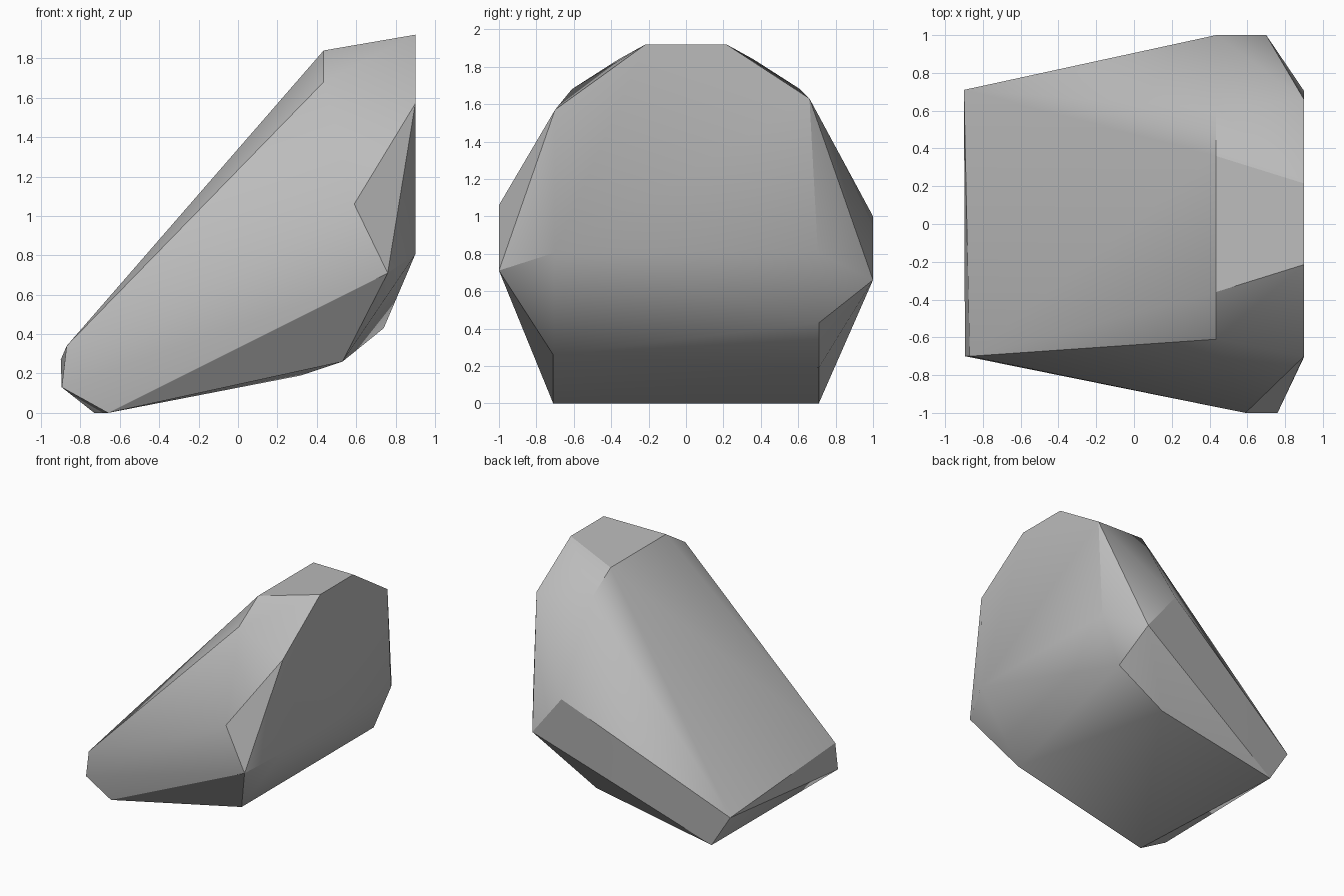
import bpy
import bmesh
import math
from mathutils import Vector

cube = bpy.data.objects.get("Cube")
if cube:
    bpy.data.objects.remove(cube, do_unlink=True)


def make_material(name, colour):
    material = bpy.data.materials.new(name)
    material.use_nodes = True
    material.diffuse_color = colour
    shader = material.node_tree.nodes["Principled BSDF"]
    shader.inputs["Base Color"].default_value = colour
    shader.inputs["Roughness"].default_value = 0.8
    return material


def both_sides(x, y, z):
    """A corner and its partner across the middle of the boulder."""
    return [(x, -y, z), (x, y, z)]


# Corners of the boulder, grouped by region
crown = both_sides(0.9, 0.215, 1.92) + both_sides(0.435, 0.36, 1.84)
shoulders = both_sides(0.435, 0.61, 1.68)
upright_wall = both_sides(0.9, 0.705, 0.805) + [(0.9, -0.7, 1.57), (0.9, 0.66, 1.63)]
front_bulge = [(0.59, -1, 1.06), (0.76, -1, 0.71)]
back_bulge = [(0.435, 1, 1.0), (0.7, 1, 0.66)]
underside = [(0.53, -0.71, 0.26), (0.74, 0.71, 0.43), (0.32, 0.71, 0.19),
             (-0.66, -0.71, 0), (-0.73, 0.71, 0)]
low_tip = [(-0.87, -0.7, 0.34), (-0.895, -0.7, 0.13), (-0.9, 0.71, 0.27)]


def build_boulder(name, corners, material):
    """Wrap the corners in a tight faceted skin and merge its flat areas."""
    bm = bmesh.new()
    for corner in corners:
        bm.verts.new(Vector(corner))
    bmesh.ops.convex_hull(bm, input=bm.verts[:])
    loose = [v for v in bm.verts if not v.link_faces]
    bmesh.ops.delete(bm, geom=loose, context='VERTS')
    bmesh.ops.dissolve_limit(bm, angle_limit=math.radians(1),
                             verts=bm.verts[:], edges=bm.edges[:])
    bmesh.ops.recalc_face_normals(bm, faces=bm.faces[:])

    mesh = bpy.data.meshes.new(name)
    bm.to_mesh(mesh)
    bm.free()
    mesh.materials.append(material)
    boulder = bpy.data.objects.new(name, mesh)
    bpy.context.collection.objects.link(boulder)
    return boulder


stone = make_material("stone grey", (0.5, 0.5, 0.5, 1))
boulder = build_boulder("boulder", crown + shoulders + upright_wall + front_bulge
                        + back_bulge + underside + low_tip, stone)

# Soft shading across gentle facets, crisp breaks elsewhere
bpy.ops.object.select_all(action='DESELECT')
boulder.select_set(True)
bpy.context.view_layer.objects.active = boulder
bpy.ops.object.shade_smooth_by_angle(angle=math.radians(30))
